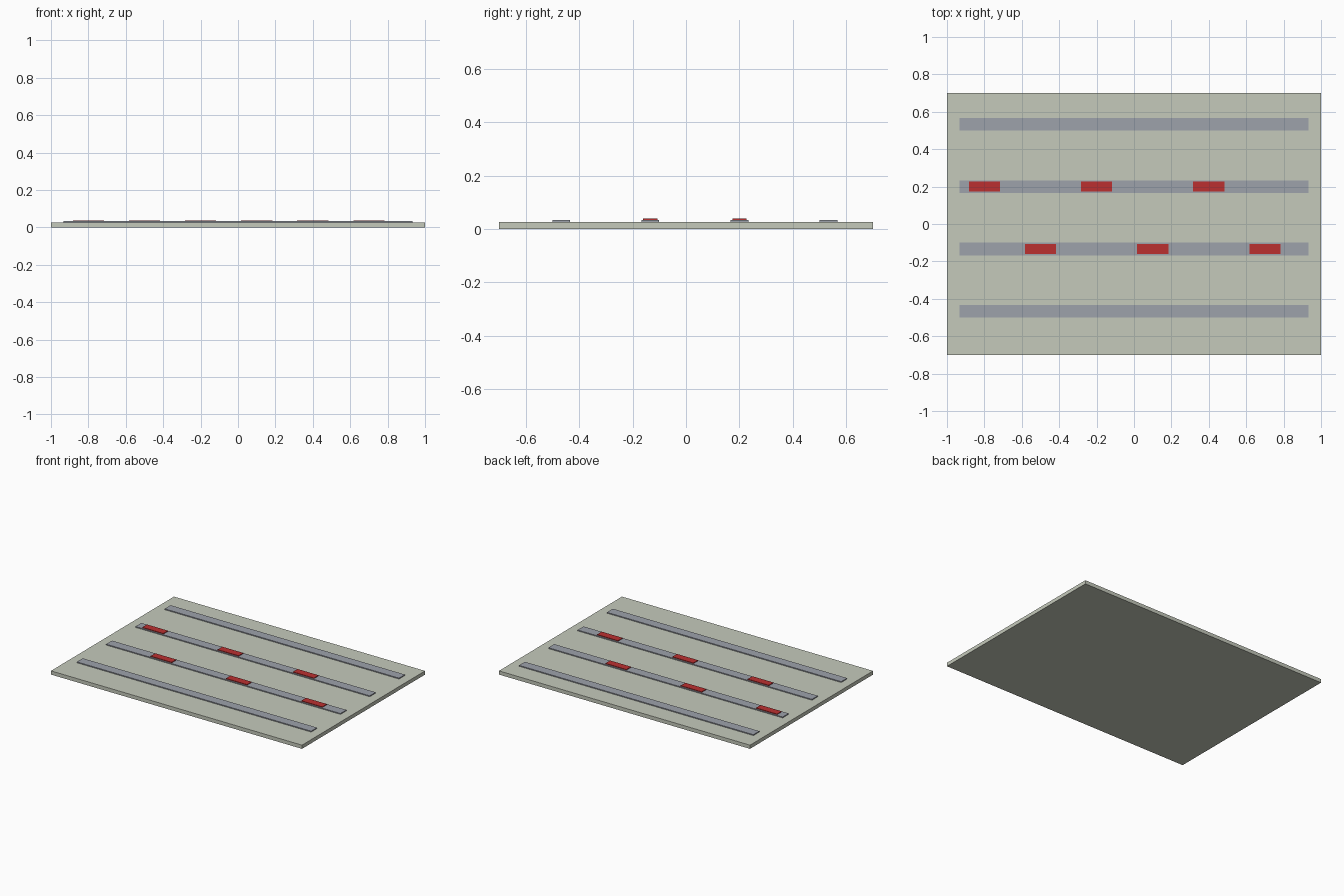
import bpy

if "Cube" in bpy.data.objects:
    bpy.data.objects.remove(bpy.data.objects["Cube"])


def material(name, rgb):
    m = bpy.data.materials.new(name)
    m.diffuse_color = (*rgb, 1)
    m.use_nodes = True
    m.node_tree.nodes["Principled BSDF"].inputs["Base Color"].default_value = m.diffuse_color
    return m


def box(name, x, y, z0, z1, length, width, mat):
    bpy.ops.mesh.primitive_cube_add(size=1, location=(x, y, (z0 + z1) / 2))
    ob = bpy.context.object
    ob.name = name
    ob.scale = (length, width, z1 - z0)
    bpy.ops.object.transform_apply(location=False, rotation=False, scale=True)
    ob.data.materials.append(mat)
    return ob


board_mat = material("pale_board", (0.56, 0.59, 0.50))
strip_mat = material("grey_strip", (0.34, 0.36, 0.41))
red_mat = material("red_marker", (0.50, 0.03, 0.03))

BOARD_TOP, STRIP_TOP, MARKER_TOP = 0.0267, 0.0333, 0.0383

# Base board
box("board", 0, 0, 0, BOARD_TOP, 2.0, 1.4, board_mat)

# Four long strips lying on the board
rows = [-0.467 + i / 3 for i in range(4)]
for y in rows:
    box("strip", 0, y, BOARD_TOP, STRIP_TOP, 1.867, 0.067, strip_mat)

# Staggered red markers on the two middle strips
for y, start in ((rows[1], -0.5), (rows[2], -0.8)):
    for i in range(3):
        box("marker", start + 0.6 * i, y, STRIP_TOP, MARKER_TOP, 0.167, 0.053, red_mat)
